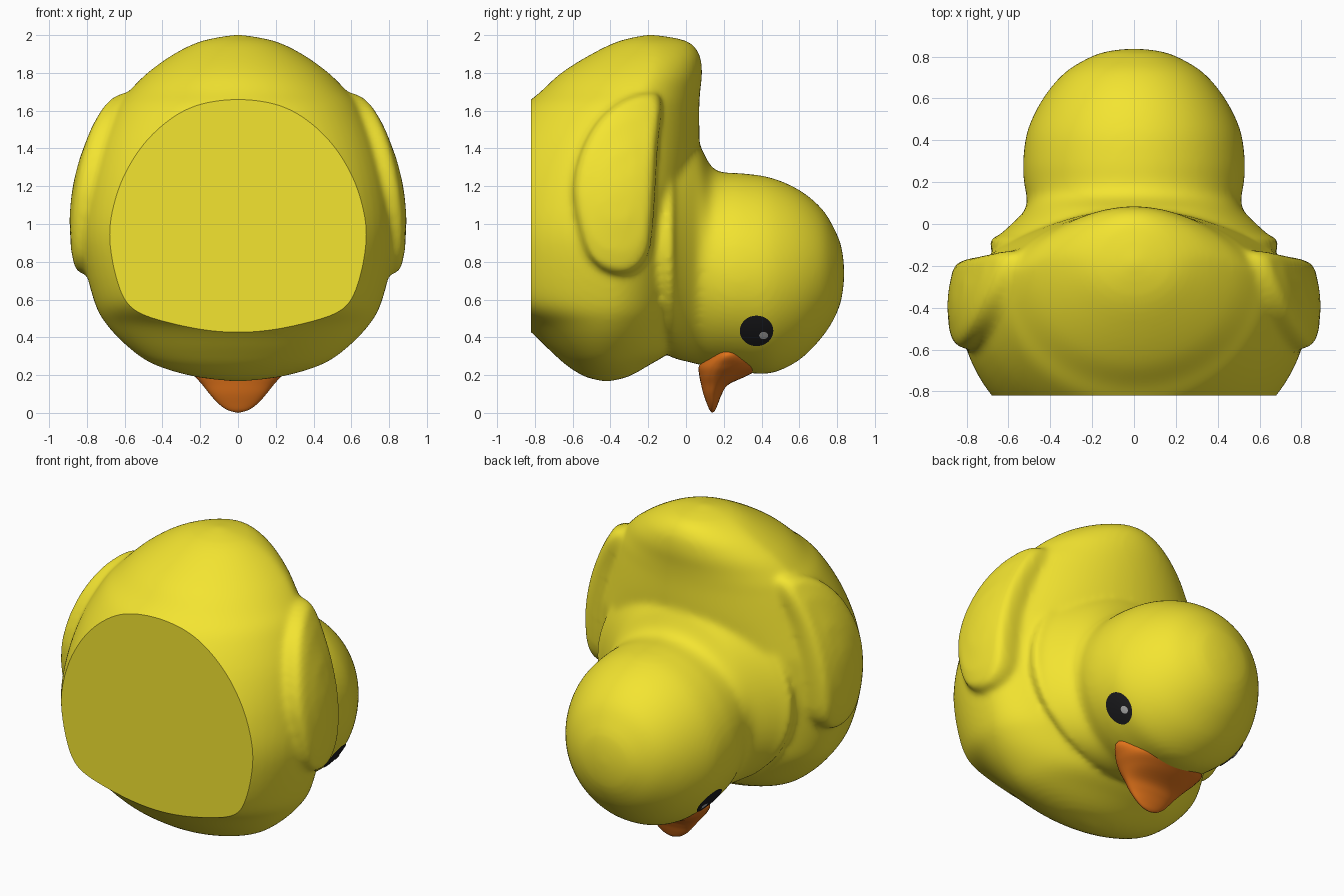
import bpy, bmesh, math
from mathutils import Vector
from mathutils.bvhtree import BVHTree

if "Cube" in bpy.data.objects:
    bpy.data.objects.remove(bpy.data.objects["Cube"])


def material(name, rgb):
    m = bpy.data.materials.new(name)
    m.diffuse_color = (*rgb, 1)
    m.use_nodes = True
    m.node_tree.nodes["Principled BSDF"].inputs["Base Color"].default_value = m.diffuse_color
    return m


yellow = material("yellow", (0.9, 0.78, 0.03))
orange = material("orange", (0.75, 0.17, 0.01))
black = material("black", (0.012, 0.012, 0.014))
pale = material("pale_grey", (0.45, 0.45, 0.45))


def spline(rows, steps, closed=False):
    """Catmull-Rom interpolation of equal-length tuples."""
    n, out = len(rows), []
    get = lambda i: Vector(rows[i % n] if closed else rows[min(max(i, 0), n - 1)])
    for i in range(n if closed else n - 1):
        a, b, c, d = (get(i + k) for k in (-1, 0, 1, 2))
        for s in range(steps):
            t = s / steps
            out.append(0.5 * (2 * b + (c - a) * t + (2 * a - 5 * b + 4 * c - d) * t * t
                              + (3 * b - a - 3 * c + d) * t ** 3))
    if not closed:
        out.append(get(n - 1))
    return out


def skin(bm, rings):
    """Bridge point rings and cap both ends."""
    vs = [[bm.verts.new(p) for p in r] for r in rings]
    n = len(vs[0])
    for a, b in zip(vs, vs[1:]):
        for i in range(n):
            j = (i + 1) % n
            bm.faces.new((a[i], a[j], b[j], b[i]))
    bm.faces.new(vs[0])
    bm.faces.new(vs[-1])


def loft(bm, rows, place, power=lambda t: 1.0, n=72, steps=5):
    """Rows: position, half width, widest level, low, high."""
    rings = []
    for t, w, c, lo, hi in spline(rows, steps):
        ring = []
        for k in range(n):
            a = 2 * math.pi * k / n
            s = math.sin(a)
            v = c + (hi - c) * s ** power(t) if s > 0 else c + (c - lo) * s
            ring.append(place(max(w, 0) * math.cos(a), v, t))
        rings.append(ring)
    skin(bm, rings)


def clean(bm):
    bmesh.ops.remove_doubles(bm, verts=bm.verts, dist=1e-4)
    bmesh.ops.recalc_face_normals(bm, faces=bm.faces)


def make(name, bm, mat):
    me = bpy.data.meshes.new(name)
    bm.to_mesh(me)
    me.materials.append(mat)
    for p in me.polygons:
        p.use_smooth = True
    ob = bpy.data.objects.new(name, me)
    bpy.context.collection.objects.link(ob)
    return ob


along_z = lambda u, v, t: (u, v, t)
along_y = lambda u, v, t: (u, t, v)

# Body: sections along z, peaked towards the tail
bm = bmesh.new()
loft(bm, [
    (.165, 0, -.42, -.42, -.42), (.19, .22, -.42, -.53, -.31), (.25, .43, -.42, -.63, -.2),
    (.33, .56, -.42, -.72, -.08), (.46, .69, -.41, -.86, -.03), (.6, .765, -.4, -1.08, 0),
    (.9, .83, -.4, -1.13, .03), (1.15, .815, -.38, -1.1, .05), (1.4, .75, -.35, -1.0, .07),
    (1.6, .66, -.28, -.88, .07), (1.7, .58, -.24, -.77, .075), (1.8, .48, -.2, -.66, .085),
    (1.9, .34, -.17, -.5, .07), (1.97, .19, -.18, -.35, 0), (2.005, 0, -.19, -.19, -.19)],
    along_z, lambda t: 1 + .35 * min(max(t - 1.2, 0) / .4, 1))

# Head and flared neck: sections along y
loft(bm, [(y, w, (f + b) / 2, f, b) for y, w, f, b in [
    (.84, 0, .74, .74), (.825, .13, .61, .87), (.79, .225, .51, .965), (.72, .335, .4, 1.08),
    (.6, .435, .28, 1.18), (.45, .508, .21, 1.245), (.3, .53, .215, 1.268),
    (.19, .525, .23, 1.275), (.13, .513, .24, 1.31), (.07, .52, .255, 1.42),
    (.01, .575, .27, 1.47), (-.05, .64, .285, 1.49), (-.1, .69, .31, 1.5), (-.3, .6, .45, 1.4)]],
    along_y)

# Wings: rounded pads on both flanks
outline = spline([(-.13, 1.65), (-.15, 1.4), (-.175, 1.0), (-.2, .84), (-.27, .75), (-.37, .73),
                  (-.48, .78), (-.55, .9), (-.6, 1.15), (-.57, 1.35), (-.48, 1.53),
                  (-.35, 1.65), (-.2, 1.7)], 6, True)
for side in (-1, 1):
    rings = []
    for s, d in ((.9, -.3), (1, -.25), (1, -.07), (.97, -.03), (.9, -.005), (.75, 0), (.4, 0), (.1, 0)):
        ring = []
        for p in outline:
            y, z = -.36 + (p[0] + .36) * s, 1.2 + (p[1] - 1.2) * (1 - (1 - s) * .6 if s > .8 else s)
            ring.append((side * (.893 - .45 * (z - 1) ** 2 - .8 * (y + .4) ** 2 + d), y, z))
        rings.append(ring)
    skin(bm, rings)
clean(bm)

# Fuse the yellow parts, soften the joins and cut the flat base
source = make("duck_source", bm, yellow)
bm.free()
mod = source.modifiers.new("fuse", 'REMESH')
mod.mode = 'VOXEL'
mod.voxel_size = .017
bpy.context.view_layer.update()
bm = bmesh.new()
bm.from_object(source, bpy.context.evaluated_depsgraph_get())
bpy.data.objects.remove(source)
for _ in range(6):
    bmesh.ops.smooth_vert(bm, verts=bm.verts, factor=.5,
                          use_axis_x=True, use_axis_y=True, use_axis_z=True)
bmesh.ops.bisect_plane(bm, geom=bm.verts[:] + bm.edges[:] + bm.faces[:],
                       plane_co=(0, -.82, 0), plane_no=(0, 1, 0), clear_inner=True)
bmesh.ops.edgeloop_fill(bm, edges=[e for e in bm.edges if e.is_boundary])
bmesh.ops.recalc_face_normals(bm, faces=bm.faces)
tree = BVHTree.FromBMesh(bm)
duck = make("duck_body", bm, yellow)
bm.free()
bpy.context.view_layer.objects.active = duck
duck.select_set(True)
bpy.ops.object.shade_smooth_by_angle(angle=math.radians(35))

# Beak
bm = bmesh.new()
loft(bm, [(0, 0, .14, .14, .14), (.015, .055, .14, .125, .155), (.05, .105, .14, .11, .17),
          (.1, .15, .14, .092, .19), (.15, .19, .15, .08, .225), (.2, .235, .16, .07, .33),
          (.25, .28, .19, .07, .4), (.31, .315, .22, .12, .34), (.36, .25, .22, .15, .3)],
     along_z, n=48)
clean(bm)
make("beak", bm, orange)
bm.free()


# Eyes and highlights: discs draped on the head
def drape(name, side, y0, z0, ry, rz, lift, mat):
    bm = bmesh.new()
    rings = []
    for s in (1, .8, .6, .4, .2, .05):
        ring = []
        for k in range(32):
            a = 2 * math.pi * k / 32
            y, z = y0 + ry * s * math.cos(a), z0 + rz * s * math.sin(a)
            hit, normal, _, _ = tree.ray_cast(Vector((side * 2, y, z)), Vector((-side, 0, 0)))
            ring.append(hit + normal * lift)
        rings.append(ring if side > 0 else ring[::-1])
    skin(bm, rings)
    bm.faces.ensure_lookup_table()
    bm.faces.remove(bm.faces[len(bm.faces) - 2])
    bmesh.ops.recalc_face_normals(bm, faces=bm.faces)
    if sum((f.normal.x * f.calc_area() for f in bm.faces)) * side < 0:
        bmesh.ops.reverse_faces(bm, faces=bm.faces)
    make(name, bm, mat)
    bm.free()


for side, label in ((1, "right"), (-1, "left")):
    drape("eye_" + label, side, .373, .437, .088, .08, .005, black)
    drape("eye_highlight_" + label, side, .41, .415, .023, .019, .009, pale)
